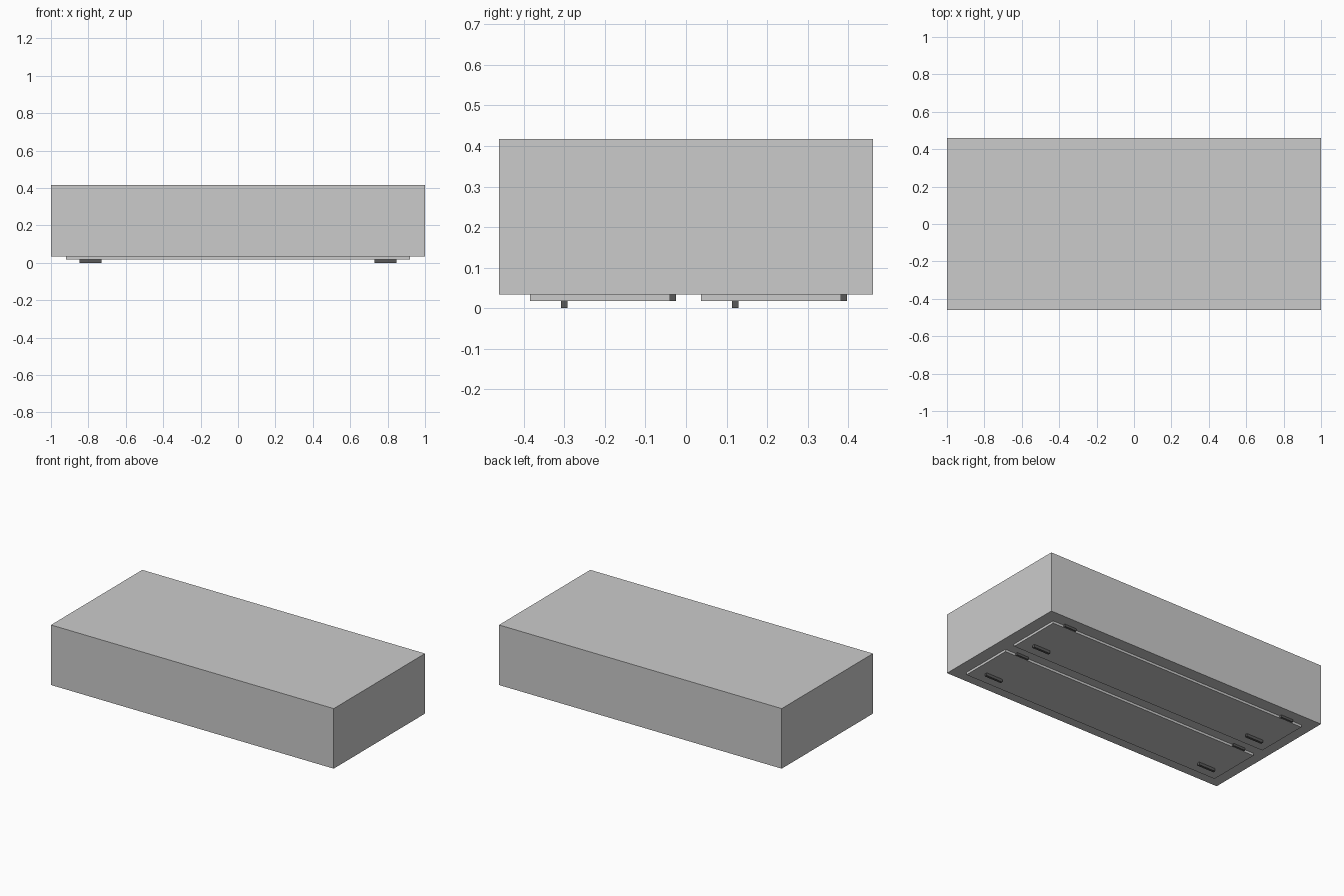
import bpy

if "Cube" in bpy.data.objects:
    bpy.data.objects.remove(bpy.data.objects["Cube"])

dark = bpy.data.materials.new("dark_metal")
dark.diffuse_color = (0.1, 0.1, 0.1, 1)
dark.use_nodes = True
dark.node_tree.nodes["Principled BSDF"].inputs["Base Color"].default_value = dark.diffuse_color


def box(name, x, y, z, mat=None):
    """Axis-aligned box from (min, max) ranges."""
    bpy.ops.mesh.primitive_cube_add(
        size=1, location=[(a + b) / 2 for a, b in (x, y, z)])
    ob = bpy.context.object
    ob.name = name
    ob.scale = [b - a for a, b in (x, y, z)]
    bpy.ops.object.transform_apply(location=False, rotation=False, scale=True)
    if mat:
        ob.data.materials.append(mat)
    return ob


# Main cabinet body
box("cabinet_body", (-1, 1), (-0.461, 0.461), (0.033, 0.417))

# Two doors on the underside, each with a pair of hinges and handles
for side, y0 in (("front", -0.385), ("back", 0.037)):
    y1 = y0 + 0.345
    box(side + "_door", (-0.92, 0.92), (y0, y1), (0.018, 0.033))
    for end, s in (("left", -1), ("right", 1)):
        hx = sorted((s * 0.76, s * 0.845))
        box(f"{side}_{end}_hinge", hx, (y1, y1 + 0.015), (0.018, 0.033), dark)
        gx = sorted((s * 0.73, s * 0.847))
        box(f"{side}_{end}_handle", gx, (y0 + 0.077, y0 + 0.092), (0.0, 0.018), dark)
